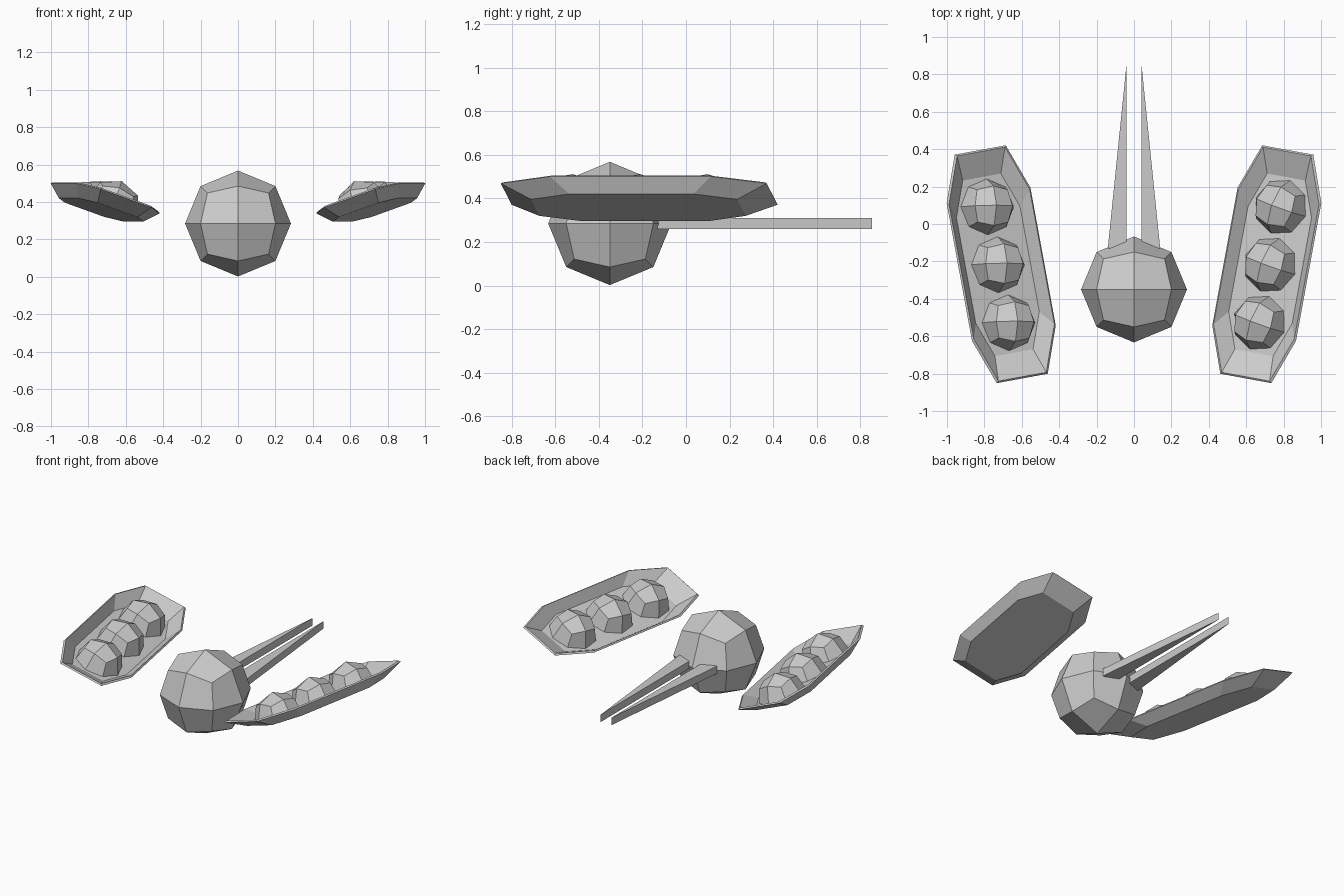
import bpy, bmesh
from math import radians, copysign
from mathutils import Matrix, Vector

if "Cube" in bpy.data.objects:
    bpy.data.objects.remove(bpy.data.objects["Cube"])


def finish(bm, name, matrix=Matrix()):
    bmesh.ops.recalc_face_normals(bm, faces=bm.faces)
    mesh = bpy.data.meshes.new(name)
    bm.to_mesh(mesh)
    bm.free()
    mesh.transform(matrix)
    obj = bpy.data.objects.new(name, mesh)
    bpy.context.collection.objects.link(obj)
    return obj


def quad_ball(radius, upper_half=False):
    """Cube subdivided once and pushed out to a sphere."""
    bm = bmesh.new()
    bmesh.ops.create_cube(bm, size=2)
    bmesh.ops.subdivide_edges(bm, edges=bm.edges[:], cuts=1, use_grid_fill=True)
    for v in bm.verts:
        v.co = v.co.normalized() * radius
    if upper_half:
        low = [v for v in bm.verts if v.co.z < -0.01]
        bmesh.ops.delete(bm, geom=low, context='VERTS')
        bmesh.ops.holes_fill(bm, edges=[e for e in bm.edges if e.is_boundary])
    return bm


def loft(rings):
    """Closed skin over a stack of point rings."""
    bm = bmesh.new()
    rows = [[bm.verts.new(p) for p in ring] for ring in rings]
    for a, b in zip(rows, rows[1:]):
        for i in range(len(a)):
            j = (i + 1) % len(a)
            bm.faces.new((a[i], a[j], b[j], b[i]))
    bm.faces.new(rows[0])
    bm.faces.new(rows[-1])
    return bm


# Tray outline: long rectangle with tapered ends
OUTLINE = [(.2415, .375), (.147, .621), (-.147, .621), (-.2415, .375),
           (-.2415, -.375), (-.147, -.621), (.147, -.621), (.2415, -.375)]


def tray_ring(scale, inset, z):
    return [(x * scale - copysign(inset, x), y * scale - copysign(inset, y), z)
            for x, y in OUTLINE]


# Central ball
finish(quad_ball(0.283), "body_ball", Matrix.Translation((0, -0.35, 0.285)))

for side, label in ((-1, "left"), (1, "right")):
    # Rear pointed prong
    prong = [(0.14, -0.13), (0.04, -0.13), (0.04, 0.855)]
    finish(loft([[(side * x, y, z) for x, y in prong] for z in (0.26, 0.31)]),
           label + "_prong")

    # Shallow tray, rolled inward and yawed
    place = (Matrix.Translation((side * 0.71, -0.215, 0.42))
             @ Matrix.Rotation(radians(-10.4 * side), 4, 'Z')
             @ Matrix.Rotation(radians(-19.5 * side), 4, 'Y'))
    finish(loft([tray_ring(0.775, 0, -0.066), tray_ring(1, 0, 0),
                 tray_ring(1, 0.009, 0.008), tray_ring(0.775, 0.004, -0.054)]),
           label + "_tray", place)

    # Three domes resting on the tray floor
    for i in (-1, 0, 1):
        finish(quad_ball(0.15, True), f"{label}_dome_{i + 2}",
               place @ Matrix.Translation((0, 0.315 * i, -0.053))
               @ Matrix.Rotation(radians(-10), 4, 'Z'))
